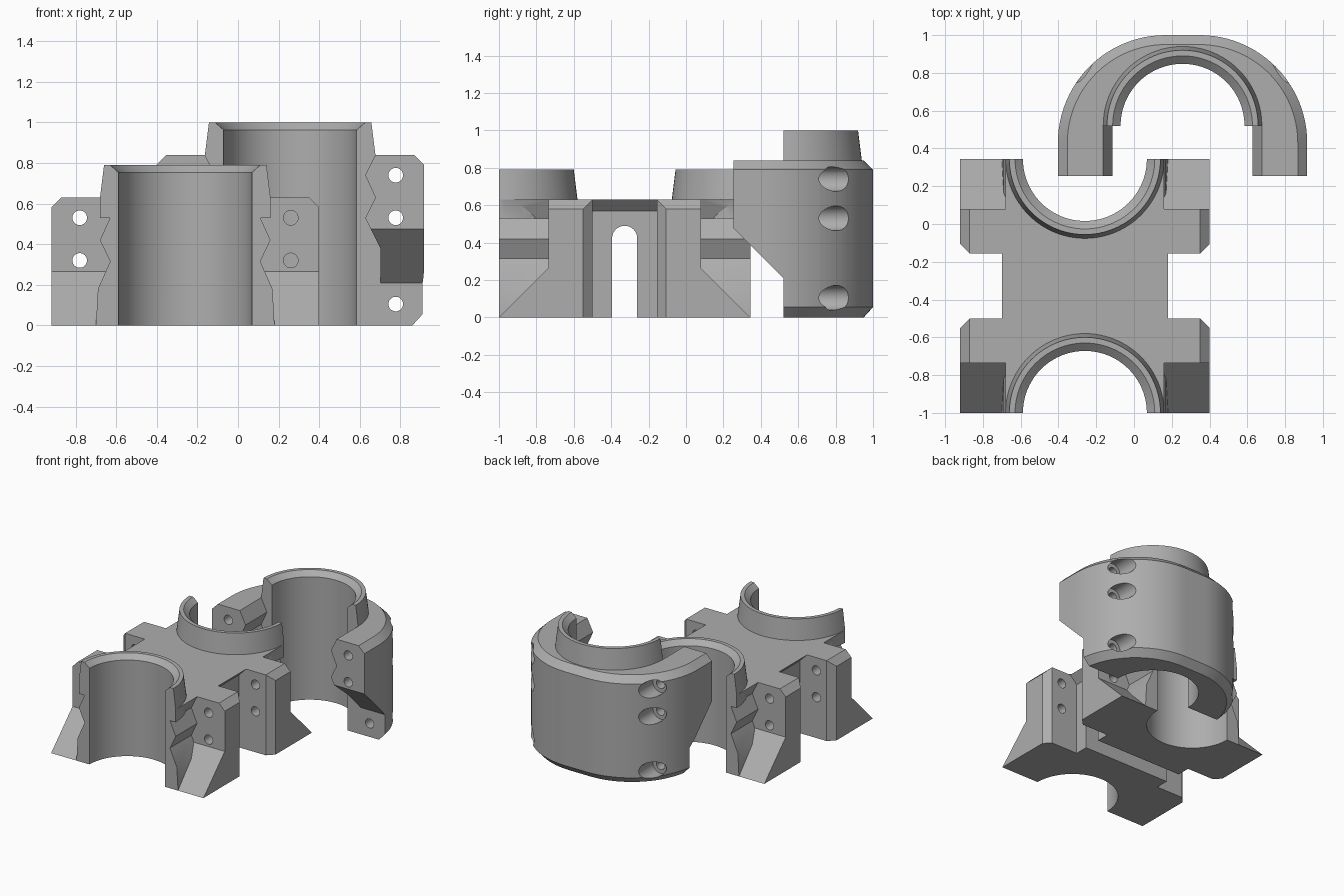
import bpy, bmesh, math

if "Cube" in bpy.data.objects:
    bpy.data.objects.remove(bpy.data.objects["Cube"])

grey = bpy.data.materials.new("plain grey")
grey.diffuse_color = (0.42, 0.42, 0.42, 1)
grey.use_nodes = True
grey.node_tree.nodes["Principled BSDF"].inputs["Base Color"].default_value = grey.diffuse_color


def loft(name, loops):
    """Closed solid through matching loops of 3D points."""
    bm = bmesh.new()
    rings = [[bm.verts.new(p) for p in lp] for lp in loops]
    n = len(rings[0])
    for a, b in zip(rings, rings[1:]):
        for i in range(n):
            j = (i + 1) % n
            bm.faces.new((a[i], a[j], b[j], b[i]))
    bm.faces.new(rings[0][::-1])
    bm.faces.new(rings[-1])
    bmesh.ops.recalc_face_normals(bm, faces=bm.faces)
    me = bpy.data.meshes.new(name)
    bm.to_mesh(me)
    bm.free()
    ob = bpy.data.objects.new(name, me)
    bpy.context.collection.objects.link(ob)
    me.materials.append(grey)
    return ob


def prism(name, pts, axis, a, b):
    """Extrude a 2D outline along x, y or z."""
    put = {"x": lambda p, t: (t, p[0], p[1]),
           "y": lambda p, t: (p[0], t, p[1]),
           "z": lambda p, t: (p[0], p[1], t)}[axis]
    return loft(name, [[put(p, t) for p in pts] for t in (a, b)])


def boolean(target, tool, op):
    m = target.modifiers.new("cut", "BOOLEAN")
    m.operation, m.solver, m.object = op, "EXACT", tool
    bpy.context.view_layer.objects.active = target
    bpy.ops.object.modifier_apply(modifier=m.name)
    bpy.data.objects.remove(tool)


def arc(r, cx, cy, a0, a1, n):
    return [(cx + r * math.cos(math.radians(a0 + (a1 - a0) * i / n)),
             cy + r * math.sin(math.radians(a0 + (a1 - a0) * i / n))) for i in range(n + 1)]


def both_sides(half):
    """Mirror a list of (half width, z) points about x = 0."""
    return half + [(-x, z) for x, z in reversed(half)]


def collar(cy, s, z0, z1):
    """Tapered half ring that opens toward -y for s = 1."""
    def level(r, z):
        return [(x, cy + s * y, z) for x, y in arc(r, 0, 0, 0, 180, 48)]
    return loft("collar", [level(.42, z0 - .1), level(.42, z0), level(.40, z1)])


def bore(cy, z1):
    """Tube hole with a chamfered mouth."""
    def level(r, z):
        return [(x, y, z) for x, y in arc(r, 0, cy, 0, 360, 96)[:-1]]
    return loft("bore", [level(.328, -.2), level(.328, z1 - .037),
                         level(.37, z1), level(.37, z1 + .1)])


def drill(r, x, z, y0, y1):
    return prism("drill", arc(r, x, z, 0, 360, 32)[:-1], "y", y0, y1)


def finish(ob, loc):
    ob.location = loc
    bpy.ops.object.select_all(action="DESELECT")
    ob.select_set(True)
    bpy.context.view_layer.objects.active = ob
    bpy.ops.object.shade_smooth_by_angle(angle=math.radians(30))


# Double clamp body: waist with an overhanging top edge
END, FACE, BACK = .672, .407, .172
body = prism("double_clamp_body", both_sides([(.38, 0), (.38, .57), (.44, .63)]), "y", -FACE + .02, FACE - .02)

for s in (1, -1):
    # Flanges with sloping feet and chamfered outer edges
    flange = prism("flange", [(-s * END, 0), (-s * FACE, .265), (-s * FACE, .63),
                              (-s * BACK, .63), (-s * BACK, 0)], "x", -.66, .66)
    boolean(flange, prism("edge", both_sides([(.66, -.1), (.66, .58), (.56, .68)]), "y", -1, 1), "INTERSECT")
    boolean(flange, prism("corner", [(-.7, -s), (.7, -s), (.7, -s * (BACK + .09)), (.61, -s * BACK),
                                     (.59, -s * (BACK - .02)), (-.59, -s * (BACK - .02)),
                                     (-.61, -s * BACK), (-.7, -s * (BACK + .09))], "z", -.1, .8), "INTERSECT")
    boolean(body, flange, "UNION")
    # Zigzag-sided tube wall
    wall = prism("wall", both_sides([(.44, 0), (.43, .18), (.37, .315), (.42, .42), (.37, .53), (.42, .63)]),
                 "y", -s * END, -s * (FACE - .04))
    boolean(body, wall, "UNION")
    boolean(body, collar(-s * END, s, .63, .79), "UNION")

for s in (1, -1):
    boolean(body, bore(-s * END, .79), "DIFFERENCE")
# Bolt holes
for x in (-.52, .52):
    for z in (.32, .53):
        boolean(body, drill(.036, x, z, -1, 1), "DIFFERENCE")
# Arched strap slot
slot = [(-.067, -.1), (.067, -.1)] + arc(.067, 0, .423, 0, 180, 24)
boolean(body, prism("slot", slot, "x", -1, 1), "DIFFERENCE")
finish(body, (-.26, -.328, 0))


# Outer clamp half: rounded outline with chamfered top and bottom
def outline(d, z):
    pts = [(.66 - d, .255)] + arc(.57 - d, .09, .43, 0, 90, 24)
    pts += arc(.57 - d, -.09, .43, 90, 180, 24) + [(-.66 + d, .255)]
    return [(x, y, z) for x, y in pts]


cap = loft("outer_clamp", [outline(.05, 0), outline(0, .055), outline(0, .79), outline(.05, .84)])
boolean(cap, collar(.52, 1, .84, 1.0), "UNION")
# Zigzag mating recess and sloping underside of the arms
zigzag = both_sides([(.445, -.1), (.445, .38), (.37, .53), (.42, .63), (.37, .74), (.42, .84), (.42, 1.2)])
boolean(cap, prism("recess", zigzag, "y", 0, .52), "DIFFERENCE")
under = [(0, -.1), (.52, -.1), (.52, .21), (.2, .53), (0, .53)]
boolean(cap, prism("underside", under, "x", -1, 1), "DIFFERENCE")
boolean(cap, bore(.52, 1.0), "DIFFERENCE")
# Bolt holes with wide pockets on the outside
for x in (-.52, .52):
    for z in (.105, .53, .74):
        boolean(cap, drill(.036, x, z, 0, 1.2), "DIFFERENCE")
        boolean(cap, drill(.066, x, z, .69, 1.2), "DIFFERENCE")
finish(cap, (.257, 0, 0))
